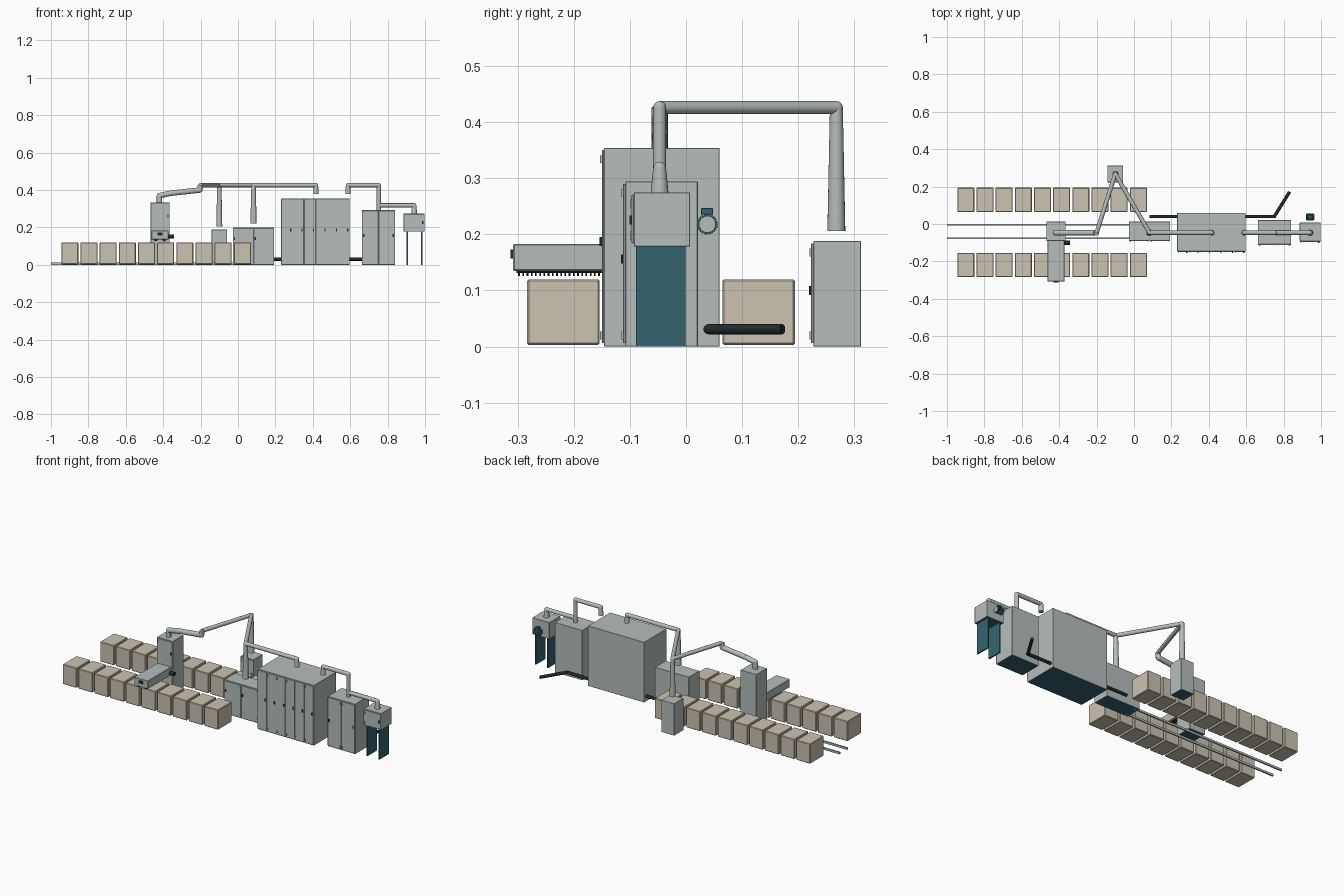
import bpy, bmesh, math
from mathutils import Vector

if "Cube" in bpy.data.objects:
    bpy.data.objects.remove(bpy.data.objects["Cube"], do_unlink=True)


def material(name, rgb):
    m = bpy.data.materials.new(name)
    m.use_nodes = True
    m.diffuse_color = (*rgb, 1)
    bsdf = next(n for n in m.node_tree.nodes if n.type == 'BSDF_PRINCIPLED')
    bsdf.inputs["Base Color"].default_value = (*rgb, 1)
    return m


GREY = material("cabinet grey", (0.46, 0.515, 0.50))
BEIGE = material("bale beige", (0.60, 0.55, 0.445))
TEAL = material("dark teal", (0.034, 0.127, 0.162))
BLACK = material("rubber black", (0.018, 0.023, 0.026))


def finish(name, bm, mats, smooth=False):
    mesh = bpy.data.meshes.new(name)
    bm.to_mesh(mesh)
    bm.free()
    for m in mats:
        mesh.materials.append(m)
    ob = bpy.data.objects.new(name, mesh)
    bpy.context.collection.objects.link(ob)
    if smooth:
        bpy.ops.object.select_all(action='DESELECT')
        ob.select_set(True)
        bpy.context.view_layer.objects.active = ob
        bpy.ops.object.shade_smooth_by_angle(angle=math.radians(40))
    return ob


def box(name, x, y, z, mat, bevel=0.0, teal_base=False):
    """Box from (min, max) ranges; the underside may be teal."""
    bm = bmesh.new()
    bmesh.ops.create_cube(bm, size=1)
    for v in bm.verts:
        v.co = [r[0] + (c + 0.5) * (r[1] - r[0]) for c, r in zip(v.co, (x, y, z))]
    if bevel:
        bmesh.ops.bevel(bm, geom=bm.edges[:], offset=bevel, segments=1, affect='EDGES')
    bm.normal_update()
    if teal_base:
        for f in bm.faces:
            f.material_index = int(f.normal.z < -0.9)
    return finish(name, bm, [mat, TEAL])


def add_tube(bm, a, b, r1, r2, sides=20):
    a, b = Vector(a), Vector(b)
    d = b - a
    matrix = d.to_track_quat('Z', 'Y').to_matrix().to_4x4()
    matrix.translation = (a + b) / 2
    bmesh.ops.create_cone(bm, cap_ends=True, segments=sides, radius1=r1,
                          radius2=r2, depth=d.length, matrix=matrix)


def pipe(name, points, r, mat=GREY, sides=20, flare=None):
    """Straight tubes joined by ball elbows; flare widens the last end."""
    bm = bmesh.new()
    for i, (a, b) in enumerate(zip(points, points[1:])):
        last = i == len(points) - 2
        add_tube(bm, a, b, r, flare if flare and last else r, sides)
        if not last:
            ball = bmesh.ops.create_uvsphere(bm, u_segments=16, v_segments=10, radius=r)
            bmesh.ops.translate(bm, verts=ball["verts"], vec=b)
    return finish(name, bm, [mat], smooth=True)


def cabinet(name, x, y, z, doors, handle_z, sides):
    """Cabinet with front door plates, hinges and a handle on each door."""
    t = 0.004
    box(name, x, (y[0] + t, y[1]), z, GREY, 0.001, teal_base=True)
    w = (x[1] - x[0]) / doors
    for i in range(doors):
        x0, x1 = x[0] + i * w + 0.001, x[0] + (i + 1) * w - 0.001
        box(f"{name}_door_{i}", (x0, x1), (y[0], y[0] + t),
            (z[0] + 0.006, z[1] - 0.004), GREY, 0.0008)
        side = sides[i % len(sides)]
        hx = x1 - 0.009 if side == "R" else x0 + 0.009
        ox = x0 + 0.006 if side == "R" else x1 - 0.006
        box(f"{name}_handle_{i}", (hx - 0.003, hx + 0.003), (y[0] - 0.004, y[0]),
            (handle_z - 0.008, handle_z + 0.008), BLACK)
        for h in (z[0] + 0.02, z[1] - 0.02):
            box(f"{name}_hinge_{i}", (ox - 0.002, ox + 0.002),
                (y[0] - 0.003, y[0]), (h - 0.007, h + 0.007), GREY)


# Two rows of bales
for row, y0 in (("front", -0.283), ("back", 0.065)):
    for i in range(10):
        x0 = -0.945 + i * 0.1025
        box(f"{row}_bale_{i}", (x0, x0 + 0.091), (y0, y0 + 0.129),
            (0.003, 0.12), BEIGE, 0.003)

# Floor rails
for y in (-0.005, -0.075):
    box("floor_rail", (-1.0, 0.0), (y - 0.004, y + 0.004), (0.0, 0.012), GREY)

# Travelling tower with picking arm
cabinet("picker_tower", (-0.468, -0.365), (-0.09, 0.013), (0.012, 0.333), 1, 0.26, "R")
box("picker_arm", (-0.462, -0.372), (-0.308, -0.09), (0.135, 0.183), GREY, 0.002)
box("arm_handle", (-0.43, -0.404), (-0.313, -0.308), (0.157, 0.173), BLACK)
for x in (-0.44, -0.394):
    bm = bmesh.new()
    add_tube(bm, (x, -0.302, 0.138), (x, -0.092, 0.138), 0.007, 0.007, 12)
    for i in range(28):
        y = -0.299 + i * 0.0075
        add_tube(bm, (x, y, 0.138), (x, y + 0.003, 0.138), 0.012, 0.012, 12)
    finish("picking_roller", bm, [BLACK], smooth=True)
pipe("arm_motor", [(-0.372, -0.1, 0.152), (-0.342, -0.1, 0.152)], 0.011, BLACK, 16)

# Machine cabinets
cabinet("rear_cabinet", (-0.142, -0.058), (0.223, 0.312), (0.0, 0.188), 1, 0.1, "R")
cabinet("low_cabinet", (-0.028, 0.193), (-0.09, 0.013), (0.0, 0.2), 2, 0.14, "L")
cabinet("main_cabinet", (0.231, 0.597), (-0.15, 0.06), (0.0, 0.354), 6, 0.187, "R")
cabinet("end_cabinet", (0.662, 0.84), (-0.112, 0.021), (0.0, 0.294), 2, 0.156, "LR")

# Raised hopper on two side panels
cabinet("hopper", (0.886, 0.998), (-0.097, 0.007), (0.178, 0.275), 1, 0.226, "R")
for x in (0.9, 0.978):
    box("hopper_leg_panel", (x, x + 0.008), (-0.089, -0.001), (0.0, 0.178), TEAL)

# Finned fan motor behind the hopper
bm = bmesh.new()
add_tube(bm, (0.92, 0.038, 0.218), (0.962, 0.038, 0.218), 0.016, 0.016)
finish("fan_motor", bm, [TEAL], smooth=True)
bm = bmesh.new()
for i in range(24):
    a = i * math.tau / 24
    c, s = math.cos(a), math.sin(a)
    add_tube(bm, (0.922, 0.038 + 0.017 * c, 0.218 + 0.017 * s),
             (0.96, 0.038 + 0.017 * c, 0.218 + 0.017 * s), 0.0022, 0.0022, 4)
finish("motor_fins", bm, [TEAL])
pipe("motor_end_cap", [(0.96, 0.038, 0.218), (0.965, 0.038, 0.218)], 0.015, GREY)
box("motor_terminal_box", (0.93, 0.953), (0.027, 0.048), (0.235, 0.247), TEAL, 0.001)

# Air ducts
Y = -0.047
TOP = 0.426
R = 0.0115
pipe("tower_duct", [(-0.42, Y, 0.33), (-0.42, Y, 0.37), (-0.36, Y, 0.383),
                    (-0.205, Y, 0.4), (-0.2, Y, TOP)], 0.0145)
pipe("rear_duct", [(-0.2, Y, TOP), (-0.1, 0.268, TOP), (-0.1, 0.268, 0.206)],
     R, flare=0.016)
pipe("return_duct", [(-0.1, 0.268, TOP), (0.083, Y, TOP), (0.083, Y, 0.222)],
     R, flare=0.017)
pipe("main_inlet_duct", [(0.083, Y, TOP), (0.417, Y, TOP), (0.417, Y, 0.38)],
     R, flare=0.014)
pipe("main_outlet_duct", [(0.753, Y, 0.292), (0.753, Y, TOP), (0.588, Y, TOP),
                          (0.588, Y, 0.38)], R, flare=0.014)
pipe("hopper_duct", [(0.753, Y, 0.318), (0.942, Y, 0.318), (0.942, Y, 0.272)],
     R, flare=0.016)

# Waste hose along the floor
pipe("waste_hose", [(0.083, 0.04, 0.031), (0.75, 0.04, 0.031), (0.832, 0.172, 0.031)],
     0.009, BLACK, 12)
